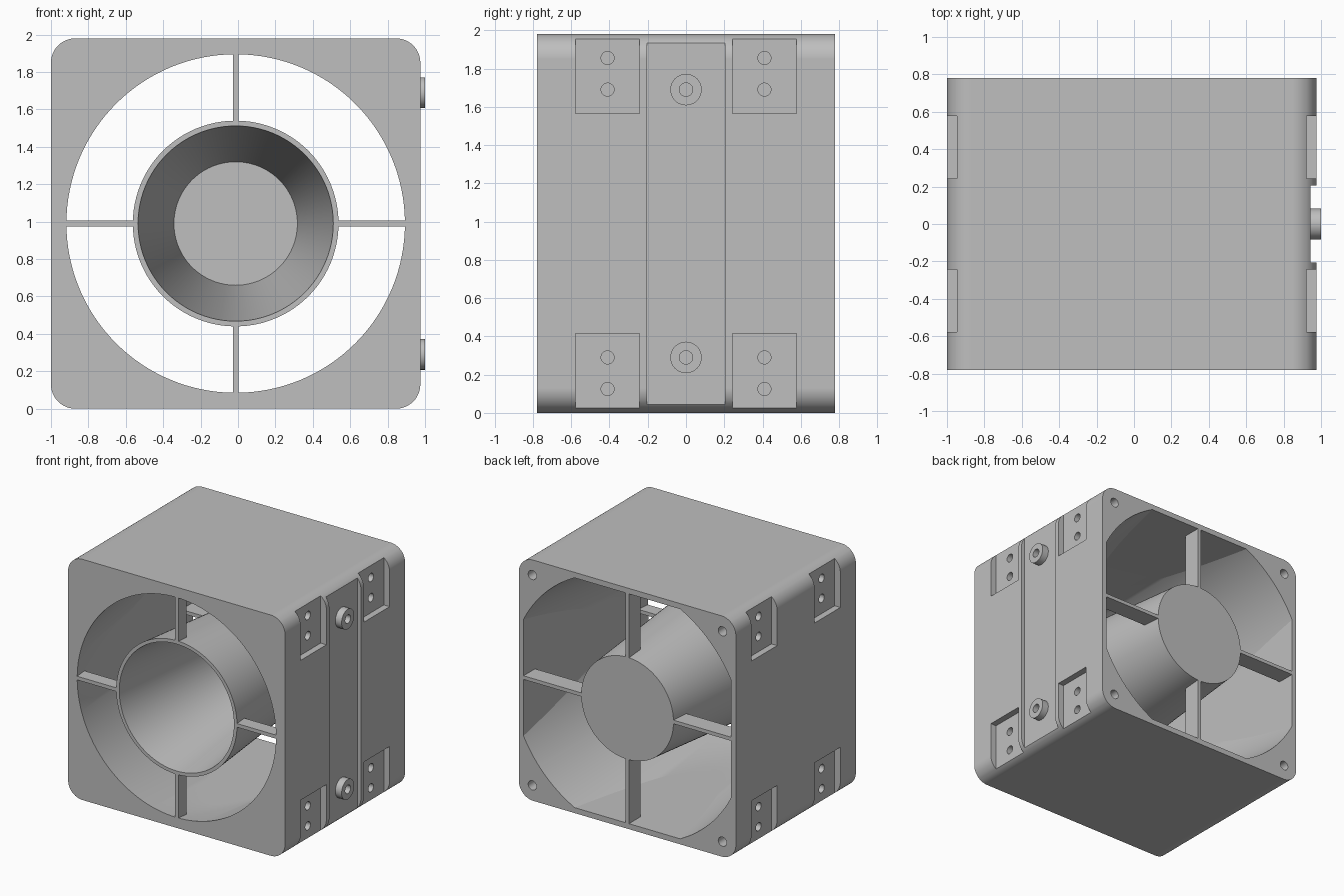
import bpy, bmesh, math
from mathutils import Matrix, Vector

cube = bpy.data.objects.get("Cube")
if cube:
    bpy.data.objects.remove(cube)

CX, CZ = -0.0125, 0.99            # duct axis
HALF_X, HALF_Y, HALF_Z = 0.9875, 0.78, 0.99

grey = bpy.data.materials.new("light_grey")
grey.use_nodes = True
COLOUR = (0.52, 0.52, 0.52, 1)
grey.diffuse_color = COLOUR
grey.node_tree.nodes["Principled BSDF"].inputs["Base Color"].default_value = COLOUR


def add_box(bm, lo, hi):
    lo, hi = Vector(lo), Vector(hi)
    m = Matrix.Translation((lo + hi) / 2) @ Matrix.Diagonal((*(hi - lo), 1))
    return bmesh.ops.create_cube(bm, size=1, matrix=m)["verts"]


def add_rod(bm, centre, axis, radius, length, segments=32, radius_end=None):
    """Cylinder or cone along axis, centred on a point."""
    turn = Vector(axis).to_track_quat("Z", "Y").to_matrix().to_4x4()
    end = radius if radius_end is None else radius_end
    bmesh.ops.create_cone(bm, cap_ends=True, segments=segments, radius1=radius,
                          radius2=end, depth=length,
                          matrix=Matrix.Translation(centre) @ turn)


def make(name, bm):
    bmesh.ops.recalc_face_normals(bm, faces=bm.faces)
    mesh = bpy.data.meshes.new(name)
    bm.to_mesh(mesh)
    bm.free()
    mesh.materials.append(grey)
    ob = bpy.data.objects.new(name, mesh)
    bpy.context.collection.objects.link(ob)
    return ob


def activate(ob):
    bpy.ops.object.select_all(action="DESELECT")
    ob.select_set(True)
    bpy.context.view_layer.objects.active = ob


def combine(target, tool, operation="DIFFERENCE", keep=False):
    activate(target)
    mod = target.modifiers.new("cut", "BOOLEAN")
    mod.operation, mod.solver, mod.object = operation, "EXACT", tool
    bpy.ops.object.modifier_apply(modifier=mod.name)
    if not keep:
        bpy.data.objects.remove(tool)


def smooth(ob):
    activate(ob)
    bpy.ops.object.shade_smooth_by_angle(angle=math.radians(14))
    mod = ob.modifiers.new("even_normals", "WEIGHTED_NORMAL")
    mod.keep_sharp = True


# Housing block with rounded long edges
bm = bmesh.new()
add_box(bm, (CX - HALF_X, -HALF_Y, 0), (CX + HALF_X, HALF_Y, 2 * HALF_Z))
long_edges = [e for e in bm.edges
              if abs(e.verts[0].co.y - e.verts[1].co.y) > 1]
bmesh.ops.bevel(bm, geom=long_edges, offset=0.13, segments=12, profile=0.5,
                affect="EDGES")
housing = make("housing", bm)

# Flaring duct, flattened where it nears the side walls
bm = bmesh.new()
add_rod(bm, (CX, 0, CZ), (0, 1, 0), 0.903, 1.6, 128, 1.062)
duct = make("duct_cutter", bm)
bm = bmesh.new()
LIMIT = 0.945
add_box(bm, (CX - LIMIT, -1, CZ - LIMIT), (CX + LIMIT, 1, CZ + LIMIT))
combine(duct, make("duct_limit", bm), "INTERSECT")
combine(housing, duct)

# Corner pockets on both sides and the channel on one side
bm = bmesh.new()
add_box(bm, (0.943, -0.205, -0.1), (1.1, 0.205, 2.1))
for sx in (-1, 1):
    xs = sorted((CX + sx * 0.935, CX + sx * 1.1))
    for sy in (-1, 1):
        ys = sorted((sy * 0.243, sy * 0.578))
        for z0, z1 in ((-0.1, 0.415), (1.565, 2.1)):
            add_box(bm, (xs[0], ys[0], z0), (xs[1], ys[1], z1))
combine(housing, make("pocket_cutter", bm))

# Screw holes: pairs in each pocket, and one per rear corner
bm = bmesh.new()
for sx in (-1, 1):
    for sz in (-1, 1):
        add_rod(bm, (CX + sx * 0.865, HALF_Y, CZ + sz * 0.865), (0, 1, 0), 0.038, 0.3)
        for sy in (-1, 1):
            for dz in (0.7, 0.865):
                add_rod(bm, (CX + sx * 0.935, sy * 0.41, CZ + sz * dz),
                        (1, 0, 0), 0.034, 0.16)
combine(housing, make("hole_cutter", bm))

# Bosses in the channel, drilled through into the housing
for sz, name in ((-1, "lower_boss"), (1, "upper_boss")):
    centre = Vector((0.965, 0, CZ + sz * 0.7))
    bm = bmesh.new()
    add_rod(bm, centre, (1, 0, 0), 0.082, 0.07, 48)
    boss = make(name, bm)
    bm = bmesh.new()
    add_rod(bm, centre, (1, 0, 0), 0.035, 0.2)
    drill = make("drill_cutter", bm)
    combine(boss, drill, keep=True)
    combine(housing, drill)
    smooth(boss)
smooth(housing)

# Tapered hub cup, open at the front and closed at the back
bm = bmesh.new()
profile = [(0, HALF_Y), (0.42, HALF_Y), (0.55, -HALF_Y), (0.522, -HALF_Y),
           (0.33, 0.75), (0, 0.75)]
verts = [bm.verts.new((CX + r, y, CZ)) for r, y in profile]
edges = [bm.edges.new(pair) for pair in zip(verts, verts[1:])]
bmesh.ops.spin(bm, geom=verts + edges, cent=(CX, 0, CZ), axis=(0, 1, 0),
               angle=2 * math.pi, steps=96)
bmesh.ops.remove_doubles(bm, verts=bm.verts, dist=0.0005)
smooth(make("hub", bm))

# Four thin struts at each end holding the hub
for name, inner, outer, y0, y1 in (("front_struts", 0.53, 0.925, -HALF_Y, -0.67),
                                   ("back_struts", 0.4, 0.96, 0.63, HALF_Y)):
    bm = bmesh.new()
    for k in range(4):
        bar = add_box(bm, (inner, y0, -0.015), (outer, y1, 0.015))
        bmesh.ops.transform(bm, verts=bar, matrix=Matrix.Translation((CX, 0, CZ))
                            @ Matrix.Rotation(k * math.pi / 2, 4, "Y"))
    make(name, bm)
